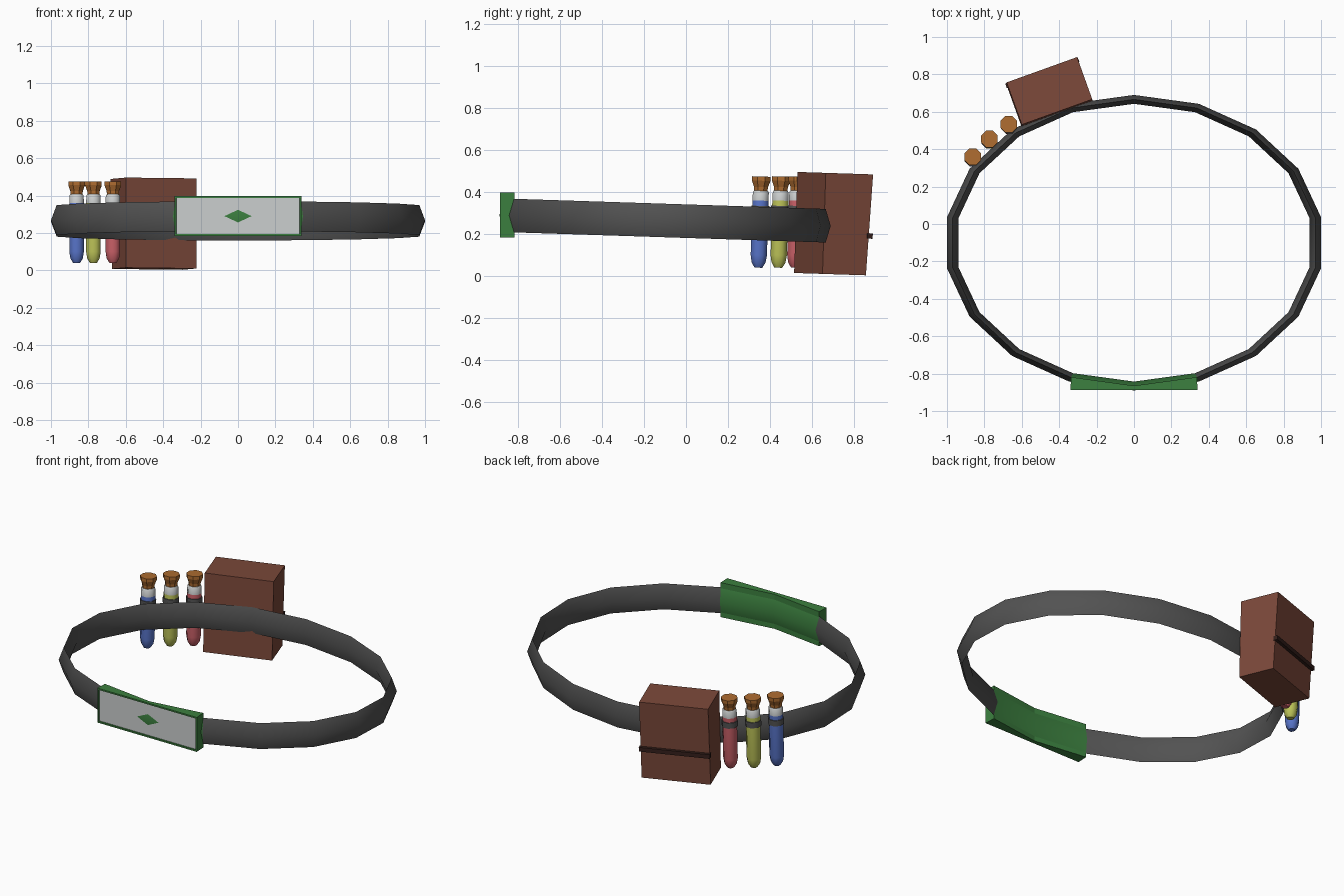
import bpy, bmesh, math
from mathutils import Matrix, Vector

if "Cube" in bpy.data.objects:
    bpy.data.objects.remove(bpy.data.objects["Cube"])

TILT = -0.0325  # the belt hangs slightly lower at the back


def mat(name, r, g, b):
    m = bpy.data.materials.new(name)
    m.diffuse_color = (r, g, b, 1)
    m.use_nodes = True
    m.node_tree.nodes["Principled BSDF"].inputs["Base Color"].default_value = m.diffuse_color
    return m


GREY = mat("dark grey leather", 0.085, 0.085, 0.085)
GREEN = mat("green", 0.045, 0.215, 0.05)
PALE = mat("pale grey", 0.6, 0.62, 0.62)
BROWN = mat("brown leather", 0.2, 0.066, 0.042)
DARK = mat("dark brown", 0.035, 0.014, 0.011)
CORK = mat("cork orange", 0.42, 0.15, 0.03)
LIQUIDS = {"blue": mat("blue", 0.1, 0.18, 0.6),
           "yellow": mat("yellow", 0.52, 0.56, 0.1),
           "red": mat("red", 0.6, 0.12, 0.14)}


def finish(name, bm, mats, smooth=None, matrix=None):
    bmesh.ops.recalc_face_normals(bm, faces=bm.faces)
    me = bpy.data.meshes.new(name)
    bm.to_mesh(me)
    bm.free()
    for m in mats:
        me.materials.append(m)
    ob = bpy.data.objects.new(name, me)
    bpy.context.collection.objects.link(ob)
    if matrix:
        ob.matrix_world = matrix
    if smooth:
        bpy.ops.object.select_all(action='DESELECT')
        ob.select_set(True)
        bpy.context.view_layer.objects.active = ob
        bpy.ops.object.shade_smooth_by_angle(angle=math.radians(smooth))
    return ob


def ring_point(deg, f, dz=0):
    """Point on the belt ellipse; f scales the radius, dz is height from the mid line."""
    a = math.radians(deg)
    y = -0.10 + 0.79 * f * math.sin(a)
    return Vector((1.015 * f * math.cos(a), y, 0.262 + TILT * y + dz))


def band(name, angles, m):
    """Belt strip with a lens-shaped cross-section."""
    section = [(1.0, 0), (0.97, 0.08), (0.94, 0), (0.97, -0.08)]
    bm = bmesh.new()
    rings = [[bm.verts.new(ring_point(a, f, dz)) for f, dz in section] for a in angles]
    for r, s in zip(rings, rings[1:]):
        for i in range(4):
            j = (i + 1) % 4
            bm.faces.new((r[i], r[j], s[j], s[i]))
    bm.faces.new(rings[0])
    bm.faces.new(rings[-1])
    return finish(name, bm, [m], 50)


# belt runs round the back from one side of the buckle to the other
band("belt", range(-70, 251, 20), GREY)
band("buckle_back", (250, 270, 290), GREEN)

# buckle frame with an inset pale plate
bm = bmesh.new()
back = [ring_point(a, 0.968) for a in (290, 270, 250)]
outline = [(-0.34, -0.888), (0.34, -0.888)] + [(p.x, p.y) for p in back]
base = bm.faces.new([bm.verts.new((x, y, 0.185)) for x, y in outline])
top = bmesh.ops.extrude_face_region(bm, geom=[base])
bmesh.ops.translate(bm, vec=(0, 0, 0.213),
                    verts=[v for v in top["geom"] if isinstance(v, bmesh.types.BMVert)])
bmesh.ops.recalc_face_normals(bm, faces=bm.faces)
front = [f for f in bm.faces if f.normal.y < -0.99]
bmesh.ops.inset_region(bm, faces=front, thickness=0.013)
bmesh.ops.inset_region(bm, faces=front, thickness=0.001, depth=-0.008)
front[0].material_index = 1
finish("buckle_frame", bm, [GREEN, PALE])

# pouch, slightly narrower at the bottom of its back side
tilt = Matrix.Rotation(TILT, 4, 'X')
pouch_matrix = Matrix.Translation((-0.452, 0.704, 0.25)) @ tilt @ Matrix.Rotation(math.radians(19.8), 4, 'Z')
bm = bmesh.new()
bmesh.ops.create_cube(bm, size=1, matrix=Matrix.Diagonal((0.40, 0.24, 0.482, 1)))
for v in bm.verts:
    if v.co.y > 0 and v.co.z < 0:
        v.co.y -= 0.02
finish("pouch", bm, [BROWN], matrix=pouch_matrix)

# dark trim across the outside of the pouch
bm = bmesh.new()
bmesh.ops.create_cube(bm, size=1, matrix=Matrix.Translation((0, 0.113, -0.053))
                      @ Matrix.Diagonal((0.412, 0.026, 0.026, 1)))
finish("pouch_trim", bm, [DARK], matrix=pouch_matrix)


def lathe(name, profile, mats, matrix, smooth=None, rule=None, cap=True):
    """Eight-sided turned shape from (radius, height) pairs."""
    bm = bmesh.new()
    rings = [[bm.verts.new((r * math.cos(math.pi / 8 + k * math.pi / 4),
                            r * math.sin(math.pi / 8 + k * math.pi / 4), z))
              for k in range(8)] for r, z in profile]
    for a, b in zip(rings, rings[1:]):
        for k in range(8):
            f = bm.faces.new((a[k], a[(k + 1) % 8], b[(k + 1) % 8], b[k]))
            if rule:
                f.material_index = rule(f.calc_center_median().z)
    bm.faces.new(rings[0])
    top = bm.faces.new(rings[-1])
    if rule:
        top.material_index = rule(profile[-1][1])
    return finish(name, bm, mats, smooth, matrix)


# three corked vials, each held by a loop on the belt (heights relative to z = 0.25)
for (colour, liquid), (x, y) in zip(LIQUIDS.items(), ((-0.863, 0.352), (-0.773, 0.447), (-0.669, 0.526))):
    m = Matrix.Translation((x, y, 0.25)) @ tilt
    lathe(colour + "_vial",
          [(0.02, -0.21), (0.036, -0.185), (0.042, -0.15), (0.042, 0.11), (0.041, 0.15), (0.036, 0.157)],
          [liquid, PALE], m, 50, lambda z: 1 if z > 0.11 else 0)
    lathe(colour + "_cork", [(0.033, 0.14), (0.036, 0.175), (0.048, 0.205), (0.048, 0.225)], [CORK], m)
    lathe(colour + "_loop", [(0.047, 0.05), (0.047, 0.085)], [GREY], m, 50)
